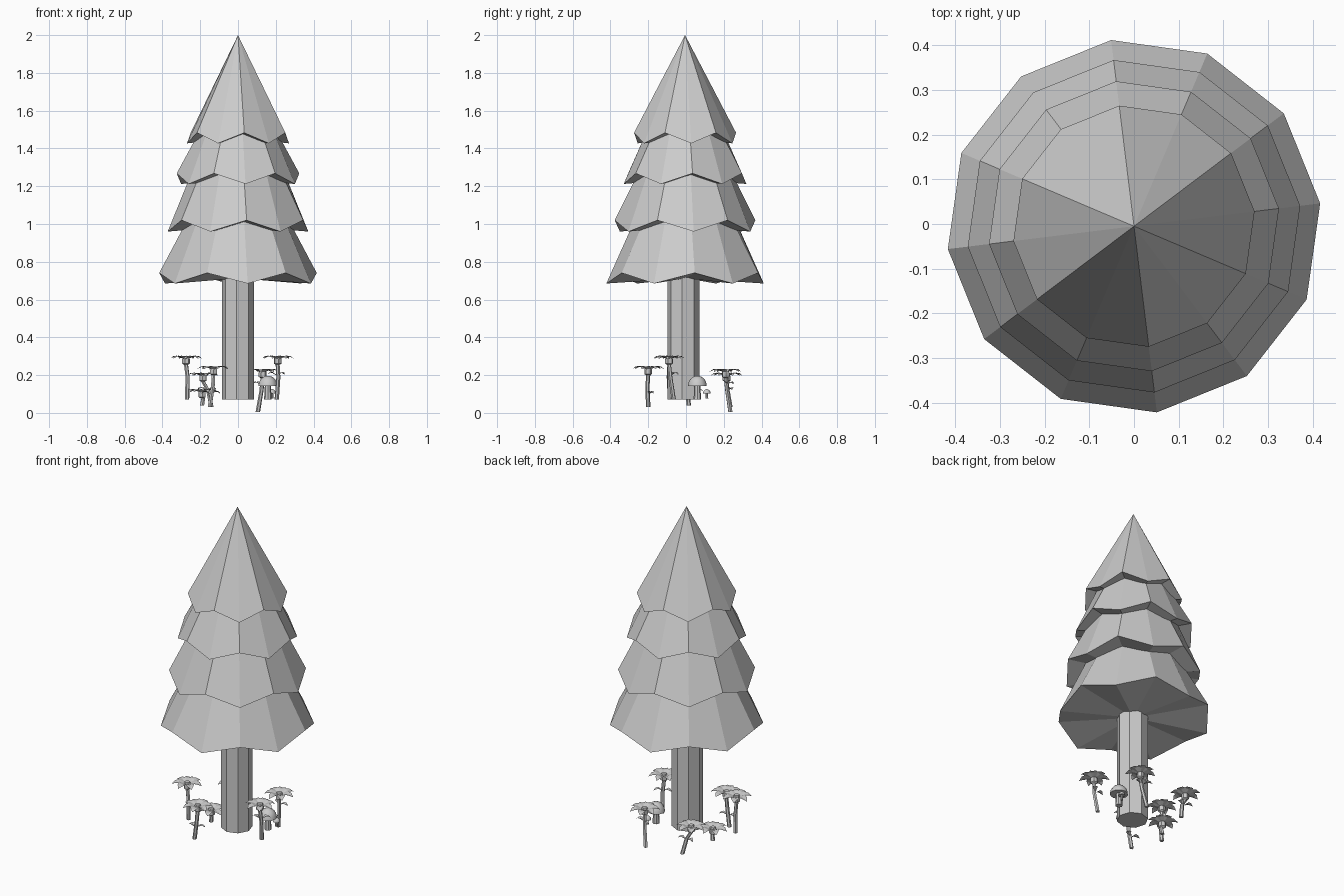
import bpy, bmesh, math
from mathutils import Vector, Matrix

cube = bpy.data.objects.get("Cube")
if cube:
    bpy.data.objects.remove(cube, do_unlink=True)

grey = bpy.data.materials.new("plain_grey")
grey.use_nodes = True
COLOR = (0.6, 0.6, 0.6, 1)
grey.diffuse_color = COLOR
grey.node_tree.nodes["Principled BSDF"].inputs["Base Color"].default_value = COLOR


def finish(bm, name, recalc=True):
    if recalc:
        bmesh.ops.recalc_face_normals(bm, faces=bm.faces)
    mesh = bpy.data.meshes.new(name)
    bm.to_mesh(mesh)
    bm.free()
    mesh.materials.append(grey)
    obj = bpy.data.objects.new(name, mesh)
    bpy.context.collection.objects.link(obj)
    return obj


def ring(bm, center, radius, sides, phase=0.0, zigzag=0.0):
    """Ring of vertices whose heights alternate by the zigzag amount."""
    verts = []
    for i in range(sides):
        a = phase + math.tau * i / sides
        z = zigzag if i % 2 else -zigzag
        verts.append(bm.verts.new(Vector(center) + Vector((radius * math.cos(a), radius * math.sin(a), z))))
    return verts


def bridge(bm, low, high):
    n = len(low)
    for i in range(n):
        bm.faces.new((low[i], low[(i + 1) % n], high[(i + 1) % n], high[i]))


def fan(bm, verts, point):
    tip = bm.verts.new(point)
    for a, b in zip(verts, verts[1:] + verts[:1]):
        bm.faces.new((a, b, tip))


def tube(bm, sections, sides, phase=0.0):
    """Closed tube through (center, radius) sections."""
    rings = [ring(bm, c, r, sides, phase) for c, r in sections]
    for low, high in zip(rings, rings[1:]):
        bridge(bm, low, high)
    bm.faces.new(rings[0][::-1])
    bm.faces.new(rings[-1])


def blade(bm, origin, angle, sections):
    """Petal or leaf: sections of (reach, half width, height), ending in a point."""
    place = Matrix.Translation(origin) @ Matrix.Rotation(angle, 4, 'Z')
    tip = sections[-1]
    rows = [[bm.verts.new(place @ Vector((r, s * w, h + (0.004 if s else 0)))) for s in (-1, 0, 1)]
            for r, w, h in sections[:-1]]
    end = bm.verts.new(place @ Vector((tip[0], 0, tip[2])))
    for a, b in zip(rows, rows[1:]):
        for k in range(2):
            bm.faces.new((a[k], b[k], b[k + 1], a[k + 1]))
    for k in range(2):
        bm.faces.new((rows[-1][k], end, rows[-1][k + 1]))


# Foliage tiers: rim height, rim radius, top height, top radius, zigzag
AXIS_Y = -0.005
PHASE = math.radians(7)
tiers = [
    ("top", 1.455, 0.272, 2.0, 0, -0.028),
    ("upper", 1.24, 0.327, 1.50, 0.20, 0.028),
    ("lower", 0.99, 0.375, 1.29, 0.24, -0.03),
    ("bottom", 0.713, 0.42, 1.04, 0.26, 0.028),
]
for label, z, r, top_z, top_r, zig in tiers:
    bm = bmesh.new()
    rim = ring(bm, (0, AXIS_Y, z), r, 12, PHASE, -zig)
    fan(bm, rim, (0, AXIS_Y, z))
    if top_r:
        crown = ring(bm, (0, AXIS_Y, top_z), top_r, 12, PHASE)
        bridge(bm, rim, crown)
        bm.faces.new(crown)
    else:
        fan(bm, rim, (0, AXIS_Y, top_z))
    finish(bm, "foliage_tier_" + label)

# Trunk
bm = bmesh.new()
tube(bm, [((0, -0.013, 0.07), 0.086), ((0, -0.013, 0.76), 0.086)], 8, math.radians(-5))
finish(bm, "trunk")

PETAL = [(0.008, 0.008, 0.0), (0.045, 0.024, 0.014), (0.066, 0.018, 0.012), (0.086, 0, 0.002)]
LEAF = [(0.008, 0.004, 0.0), (0.026, 0.015, 0.012), (0.042, 0.011, 0.01), (0.056, 0, 0.002)]


def flower(name, head, foot, turn, leaf_z=None):
    head, foot = Vector(head), Vector(foot)
    # Bent stem, flaring into the cup under the petals
    bm = bmesh.new()
    bend = foot.lerp(head, 0.55) + Vector((0.006, -0.004, 0))
    cup = Vector((0, 0, 0.03))
    tube(bm, [(foot, 0.012), (bend, 0.011), (head - cup, 0.011),
              (head - cup * 0.8, 0.021), (head, 0.021)], 6, turn)
    finish(bm, name + "_stem")
    # Petals
    bm = bmesh.new()
    for i in range(7):
        blade(bm, head, turn + math.tau * i / 7, PETAL)
    finish(bm, name + "_petals", recalc=False)
    # Raised center
    bm = bmesh.new()
    tube(bm, [(head, 0.02), (head + Vector((0, 0, 0.014)), 0.015)], 7, turn)
    finish(bm, name + "_center")
    # Pair of leaves
    if leaf_z:
        bm = bmesh.new()
        t = (leaf_z - foot.z) / (head.z - foot.z)
        for k in range(2):
            blade(bm, foot.lerp(head, t), turn + 2.4 * k, LEAF)
        finish(bm, name + "_leaves", recalc=False)


flower("front_right_flower", (-0.275, -0.09, 0.285), (-0.27, -0.085, 0.07), 0.2)
flower("front_flower", (-0.13, -0.2, 0.23), (-0.15, -0.2, 0.03), 0.5, 0.1)
flower("front_left_flower", (0.21, -0.09, 0.285), (0.205, -0.065, 0.07), 0.8, 0.2)
flower("back_left_flower", (0.13, 0.21, 0.215), (0.105, 0.235, 0.005), 0.1, 0.15)
flower("back_right_flower", (-0.185, 0.215, 0.195), (-0.14, 0.235, 0.03), 0.4, 0.12)
flower("low_flower", (-0.19, 0.015, 0.108), (-0.19, 0.015, 0.04), 0.6)

# Mushrooms: stem and domed cap
for name, x, y, z, size in [("large_mushroom", 0.158, 0.06, 0.07, 1.0),
                            ("small_mushroom", 0.18, 0.11, 0.075, 0.4)]:
    bm = bmesh.new()
    tube(bm, [((x, y, z), 0.02 * size), ((x, y, z + 0.075 * size), 0.016 * size)], 8)
    finish(bm, name + "_stem")
    bm = bmesh.new()
    steps = [0, 0.35, 0.7, 1.05, 1.35]
    tube(bm, [((x, y, z + size * (0.072 + 0.055 * math.sin(a))), size * 0.05 * math.cos(a))
              for a in steps], 12)
    cap = finish(bm, name + "_cap")
    for poly in cap.data.polygons:
        poly.use_smooth = abs(poly.normal.z) < 0.97
